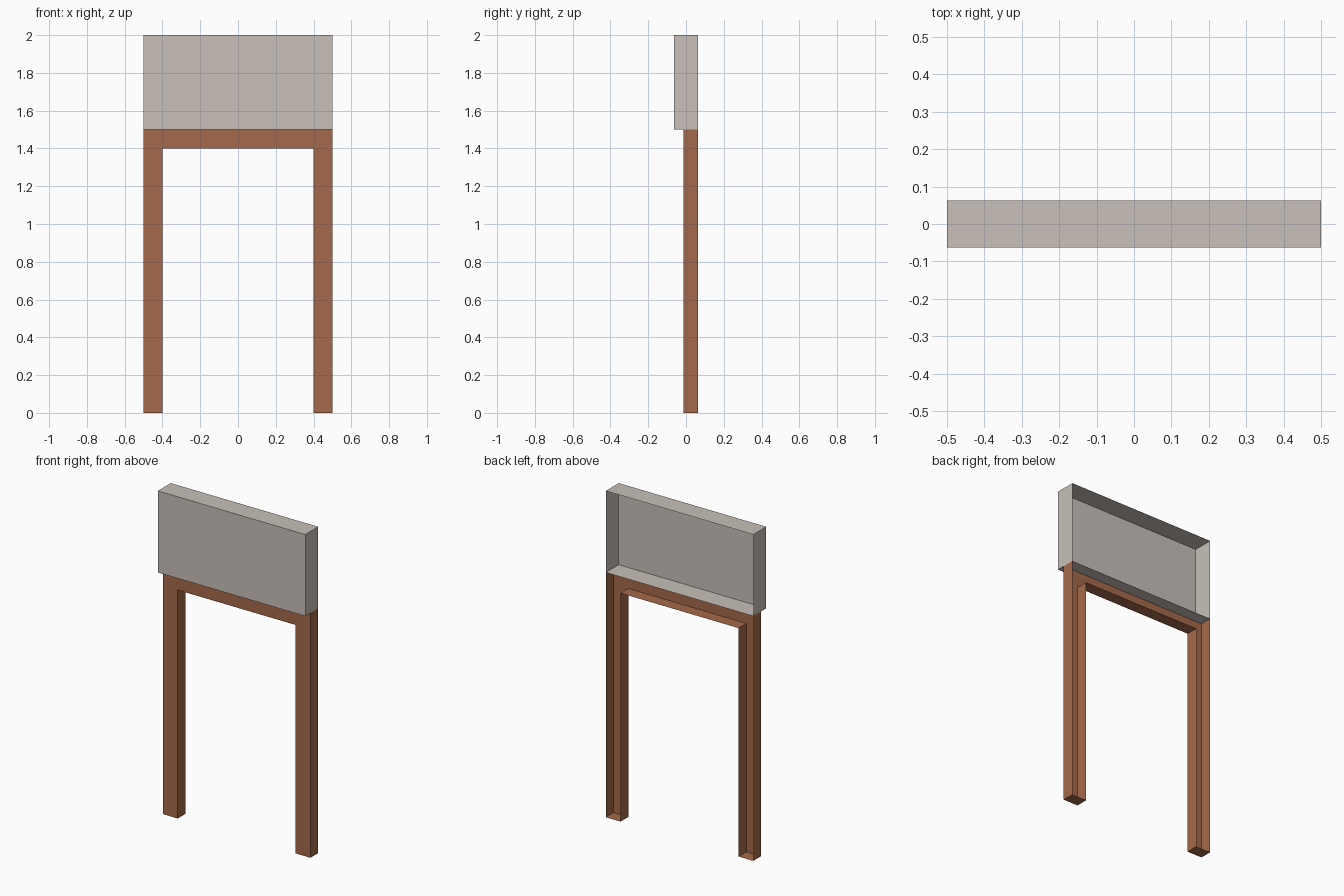
import bpy, bmesh

if "Cube" in bpy.data.objects:
    bpy.data.objects.remove(bpy.data.objects["Cube"])

BACK = 0.0625


def material(name, rgb):
    m = bpy.data.materials.new(name)
    m.diffuse_color = (*rgb, 1.0)
    m.use_nodes = True
    m.node_tree.nodes["Principled BSDF"].inputs["Base Color"].default_value = m.diffuse_color
    return m


def open_back_shell(name, outline, front_y, mat, skip=()):
    """Front plate from an x-z outline plus side walls to the open back.
    skip lists the outline edges that get no wall."""
    bm = bmesh.new()
    front = [bm.verts.new((x, front_y, z)) for x, z in outline]
    back = [bm.verts.new((x, BACK, z)) for x, z in outline]
    bm.faces.new(front)
    n = len(outline)
    for i in range(n):
        if i not in skip:
            j = (i + 1) % n
            bm.faces.new((front[j], front[i], back[i], back[j]))
    mesh = bpy.data.meshes.new(name)
    bm.to_mesh(mesh)
    bm.free()
    mesh.materials.append(mat)
    obj = bpy.data.objects.new(name, mesh)
    bpy.context.collection.objects.link(obj)
    return obj


grey = material("warm grey", (0.58, 0.53, 0.49))
brown = material("red brown", (0.376, 0.141, 0.070))

# Upper panel: shallow box, open at the back
open_back_shell("upper_panel",
                [(-0.5, 1.5), (0.5, 1.5), (0.5, 2.0), (-0.5, 2.0)],
                -BACK, grey)

# Door surround: two legs and a lintel, closed on top by the panel's floor
half = [(0.4, 1.4), (0.4, 0.0), (0.5, 0.0), (0.5, 1.5)]
outline = half + [(-x, z) for x, z in reversed(half)]
open_back_shell("door_frame", outline, -0.0125, brown, skip=(3,))
